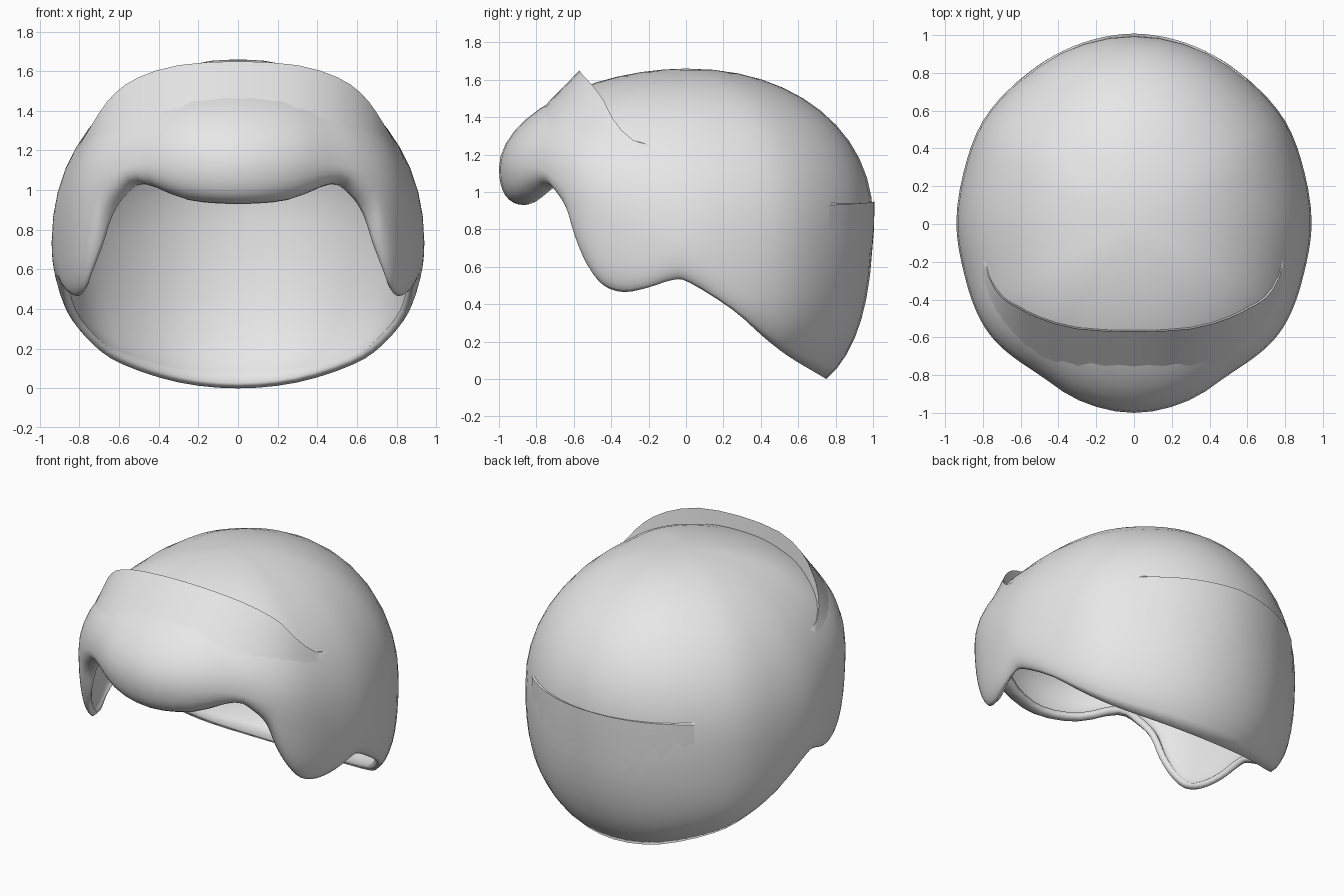
import bpy, bmesh
from math import atan2, degrees, radians, sin, cos, hypot
from mathutils import Vector

if "Cube" in bpy.data.objects:
    bpy.data.objects.remove(bpy.data.objects["Cube"])

grey = bpy.data.materials.new("plain_grey")
grey.use_nodes = True
grey.diffuse_color = (0.8, 0.8, 0.8, 1)
grey.node_tree.nodes["Principled BSDF"].inputs["Base Color"].default_value = grey.diffuse_color

TOP = 1.66
# Keys by angle from the front in degrees: plan radius, widest height, fullness
RADIUS = [(0, 1), (18, .977), (32, .943), (53, .962), (74, .937), (90, .94),
          (107, .943), (124, .968), (142, .976), (162, .993), (180, 1)]
WIDEST = [(0, 1.13), (35, 1.12), (55, .98), (72, .84), (90, .74), (120, .75), (180, .85)]
FULLNESS = [(0, 1.9), (60, 2.05), (180, 2.12)]
# Rim of the left half, front to back
RIM = [(0, -.86, .93), (.25, -.8, .95), (.46, -.69, 1.03), (.56, -.65, .98),
       (.63, -.6, .88), (.68, -.57, .73), (.73, -.52, .6), (.77, -.44, .5),
       (.81, -.33, .465), (.86, -.2, .49), (.88, -.07, .53), (.88, .02, .515),
       (.85, .25, .37), (.73, .42, .22), (.58, .55, .12), (.3, .7, .03), (0, .75, 0)]
# Brow: raised edge, and the plan line where it leaves the shell
BROW_EDGE = [(0, -.57, 1.65), (.3, -.555, 1.63), (.5, -.5, 1.57), (.62, -.44, 1.49),
             (.7, -.39, 1.39), (.77, -.28, 1.275), (.8, -.1, 1.235), (.81, .07, 1.215), (.81, .25, 1.15)]
BROW_FOOT = [(0, -.76), (.3, -.755), (.5, -.71), (.64, -.58),
             (.73, -.46), (.79, -.31), (.82, -.1), (.825, .07), (.815, .25)]


def hermite(keys, x):
    n = len(keys) - 1
    slope = lambda i: 0 if i in (0, n) else (keys[i+1][1] - keys[i-1][1]) / (keys[i+1][0] - keys[i-1][0])
    i = max(k for k in range(n) if k == 0 or keys[k][0] <= x)
    (x0, y0), (x1, y1) = keys[i], keys[i+1]
    h = x1 - x0
    t = min(max((x - x0) / h, 0), 1)
    s = t * t * (3 - 2 * t)
    return y0 + (y1 - y0) * s + h * t * (1 - t) * (slope(i) * (1 - t) - slope(i+1) * t)


def resample(points, steps):
    """Smooth path through points, which start on the mirror plane."""
    p = [Vector(q) for q in points]
    flip = lambda v: Vector((-v.x, *v[1:]))
    ends = [flip(p[1])] + p + [flip(p[-2]) if p[-1].x == 0 else p[-1] * 2 - p[-2]]
    out = []
    for a, b, c, d in zip(ends, ends[1:], ends[2:], ends[3:]):
        for k in range(steps):
            t = k / steps
            out.append(b + (c - a) * t / 2 + (a * 2 - b * 5 + c * 4 - d) * (t * t / 2)
                       + (b * 3 - a - c * 3 + d) * (t ** 3 / 2))
    return out + [p[-1]]


def angle_of(x, y):
    return degrees(atan2(x, -y))


def dome_height(x, y):
    a = angle_of(x, y)
    p, w = hermite(FULLNESS, a), hermite(WIDEST, a)
    q = min(hypot(x, y) / hermite(RADIUS, a), 1)
    return w + (TOP - w) * (1 - q ** p) ** (1 / p)


def polar(a, r, z):
    return Vector((r * sin(radians(a)), -r * cos(radians(a)), z))


def shell_column(rim, upper=12, lower=8):
    """One line down the shell from the crown, over the widest point, to the rim."""
    a = angle_of(rim.x, rim.y)
    radius, w, p = (hermite(k, a) for k in (RADIUS, WIDEST, FULLNESS))
    col = []
    for i in range(upper + 1):
        t = radians(90 * i / upper)
        col.append(polar(a, radius * sin(t) ** (2 / p), w + (TOP - w) * max(cos(t), 0) ** (2 / p)))
    bend = rim.z + (w - rim.z) * .25 * a / 180
    r_rim = hypot(rim.x, rim.y)
    for i in range(1, lower + 1):
        t = i / lower
        mix = lambda u, v, s: u * (1-t)**2 + v * 2 * t * (1-t) + s * t * t
        col.append(polar(a, mix(radius, radius, r_rim), mix(w, bend, rim.z)))
    return col


def loft(name, half, closed, sharp):
    """Mirror a half set of columns and skin neighbouring columns."""
    other = [[Vector((-v.x, v.y, v.z)) for v in c] for c in half]
    cols = half + (other[-2:0:-1] if closed else [])
    if not closed:
        cols = other[:0:-1] + half
    bm = bmesh.new()
    grid = [[bm.verts.new(v) for v in c] for c in cols]
    for k in range(len(grid) if closed else len(grid) - 1):
        a, b = grid[k], grid[(k + 1) % len(grid)]
        for i in range(len(a) - 1):
            bm.faces.new((a[i], a[i+1], b[i+1], b[i]))
    bmesh.ops.remove_doubles(bm, verts=bm.verts, dist=.0004)
    bmesh.ops.recalc_face_normals(bm, faces=bm.faces)
    mesh = bpy.data.meshes.new(name)
    bm.to_mesh(mesh)
    bm.free()
    mesh.materials.append(grey)
    obj = bpy.data.objects.new(name, mesh)
    bpy.context.collection.objects.link(obj)
    bpy.ops.object.select_all(action='DESELECT')
    obj.select_set(True)
    bpy.context.view_layer.objects.active = obj
    bpy.ops.object.shade_smooth_by_angle(angle=radians(sharp))
    return obj


# Hollow shell with a thick rim
shell = loft("helmet_shell", [shell_column(r) for r in resample(RIM, 3)], True, 60)
wall = shell.modifiers.new("wall", 'SOLIDIFY')
wall.thickness = .04
wall.offset = -1

# Upswept brow: slope up from the shell, then drop behind the edge
brow = []
for edge, foot in zip(resample(BROW_EDGE, 2), resample(BROW_FOOT, 2)):
    x, y = foot
    base = Vector((x, y, dome_height(x, y) - .004))
    inner = edge * .985
    brow.append([base, edge, Vector((inner.x, inner.y, dome_height(inner.x, inner.y) - .015))])
loft("brow_ridge", brow, False, 40)

# Shallow ledge across the back, fading out to each side
ledge = []
for i in range(13):
    a = 180 - 38 * i / 12
    r, rise = hermite(RADIUS, a), .012 * (1 - i / 12)
    ledge.append([polar(a, r - .012, .94), polar(a, r + rise - .004, .95 - .02 * i / 12),
                  polar(a, r + rise * .6 - .002, .8), polar(a, r - .012, .6)])
loft("back_ledge", ledge, False, 40)
